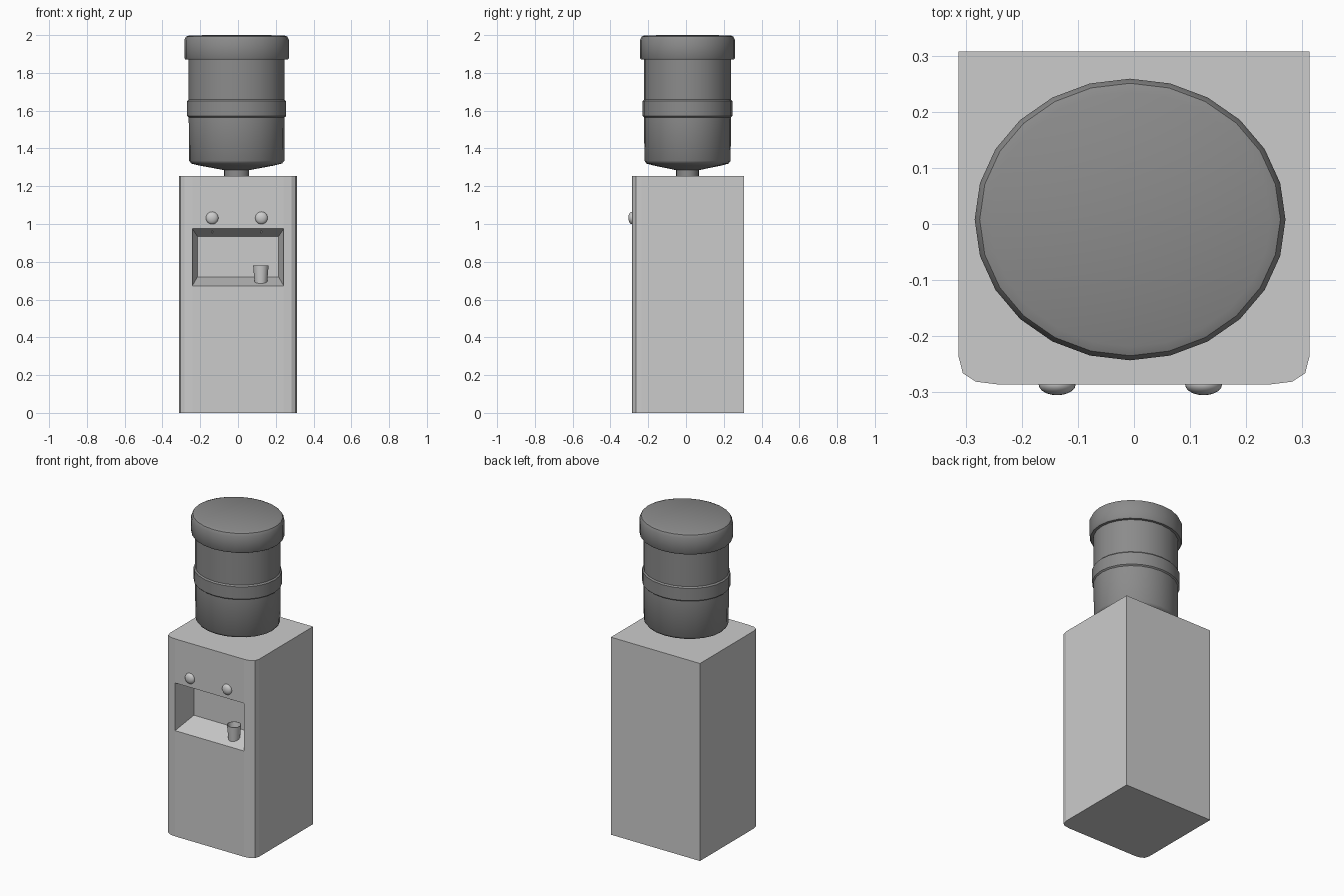
import bpy, bmesh, math
from mathutils import Vector

cube = bpy.data.objects.get("Cube")
if cube:
    bpy.data.objects.remove(cube, do_unlink=True)


def material(name, value):
    mat = bpy.data.materials.new(name)
    mat.use_nodes = True
    colour = (value, value, value, 1)
    mat.diffuse_color = colour
    mat.node_tree.nodes["Principled BSDF"].inputs["Base Color"].default_value = colour
    return mat


light_grey = material("light grey plastic", 0.6)
dark_grey = material("dark grey bottle", 0.26)


def finish(name, bm, mat, location=(0, 0, 0), smooth=None):
    bmesh.ops.recalc_face_normals(bm, faces=bm.faces[:])
    mesh = bpy.data.meshes.new(name)
    bm.to_mesh(mesh)
    bm.free()
    mesh.materials.append(mat)
    obj = bpy.data.objects.new(name, mesh)
    obj.location = location
    bpy.context.collection.objects.link(obj)
    if smooth:
        bpy.ops.object.select_all(action='DESELECT')
        obj.select_set(True)
        bpy.context.view_layer.objects.active = obj
        bpy.ops.object.shade_smooth_by_angle(angle=math.radians(smooth))
    return obj


def lathe(name, profile, mat, location, sides=24, squash=1.0, smooth=40):
    """Turn a (radius, height) profile around z, optionally squashed in y."""
    bm = bmesh.new()
    verts = [bm.verts.new((r, 0, z)) for r, z in profile]
    edges = [bm.edges.new(pair) for pair in zip(verts, verts[1:])]
    bmesh.ops.spin(bm, geom=verts + edges, cent=(0, 0, 0), axis=(0, 0, 1),
                   angle=math.tau, steps=sides, use_duplicate=False)
    bmesh.ops.remove_doubles(bm, verts=bm.verts[:], dist=0.0005)
    bmesh.ops.scale(bm, vec=(1, squash, 1), verts=bm.verts[:])
    return finish(name, bm, mat, location, smooth)


# Cabinet: box with rounded front corners
TOP, FRONT, BACK = 1.255, -0.286, 0.307
SILL, LINTEL = 0.672, 0.975
corner = [(0.242, FRONT), (0.282, -0.281), (0.305, -0.266), (0.313, -0.235), (0.313, BACK)]
outline = corner + [(-x, y) for x, y in reversed(corner)]
bm = bmesh.new()
base = bm.faces.new([bm.verts.new((x, y, 0)) for x, y in outline])
walls = bmesh.ops.extrude_face_region(bm, geom=[base], use_keep_orig=True)
bmesh.ops.translate(bm, vec=(0, 0, TOP),
                    verts=[g for g in walls["geom"] if isinstance(g, bmesh.types.BMVert)])
for height in (SILL, LINTEL):
    bmesh.ops.bisect_plane(bm, geom=bm.verts[:] + bm.edges[:] + bm.faces[:],
                           plane_co=(0, 0, height), plane_no=(0, 0, 1))

# Dispensing recess: middle front panel pushed in with tapered sides
bmesh.ops.recalc_face_normals(bm, faces=bm.faces[:])
panel = next(f for f in bm.faces if f.normal.y < -0.999
             and SILL < f.calc_center_median().z < LINTEL)
bmesh.ops.inset_individual(bm, faces=[panel], thickness=0.02)
middle = (SILL + LINTEL) / 2
for v in panel.verts:
    v.co = Vector((math.copysign(0.215, v.co.x), FRONT + 0.15,
                   0.935 if v.co.z > middle else 0.72))
finish("cabinet", bm, light_grey)

# Water bottle with cap rim, middle band and funnel neck
bottle = [(0, 2.0), (0.25, 1.999), (0.268, 1.992), (0.277, 1.975), (0.277, 1.878),
          (0.271, 1.87), (0.254, 1.87), (0.254, 1.658), (0.262, 1.65), (0.262, 1.572),
          (0.254, 1.565), (0.252, 1.335), (0.24, 1.32), (0.2, 1.31), (0.066, 1.285),
          (0.066, 1.25)]
lathe("water_bottle", bottle, dark_grey, (-0.007, 0.008, 0), squash=0.906)

# Tap buttons with a thin spout below each
for side, x in (("right", -0.137), ("left", 0.124)):
    bm = bmesh.new()
    bmesh.ops.create_uvsphere(bm, u_segments=20, v_segments=12, radius=0.033)
    bmesh.ops.scale(bm, vec=(1, 0.58, 1), verts=bm.verts[:])
    finish(side + "_tap_button", bm, light_grey, (x, FRONT, 1.032), 60)
    lathe(side + "_spout", [(0, 0.035), (0.004, 0.035), (0.004, 0), (0, 0)],
          light_grey, (x, -0.24, 0.95), sides=10)

# Open cup standing in the recess
cup = [(0, 0), (0.032, 0), (0.041, 0.105), (0.038, 0.105), (0.029, 0.014), (0, 0.014)]
lathe("cup", cup, light_grey, (0.121, -0.212, 0.675), sides=20)
